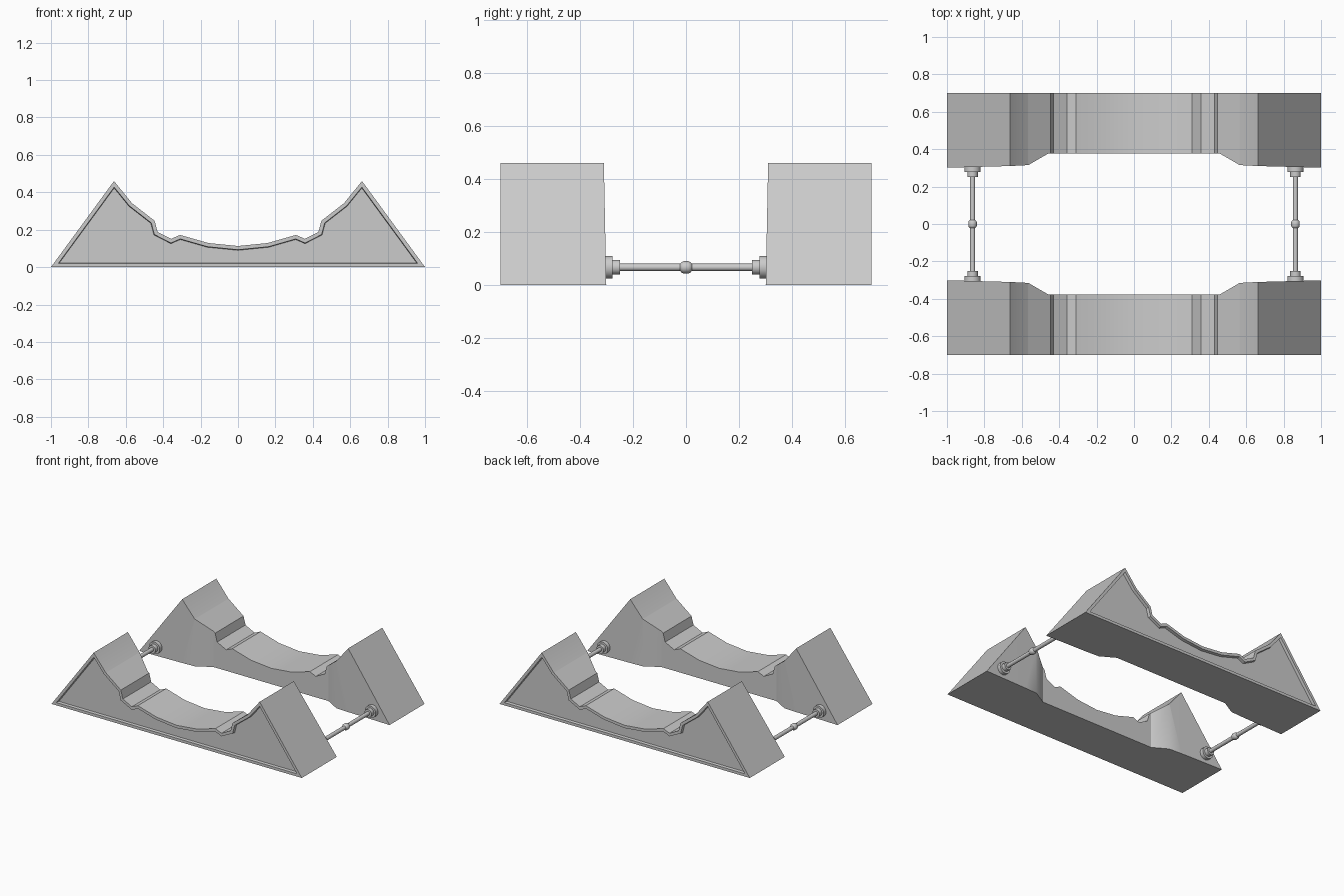
import bpy, bmesh, math

if "Cube" in bpy.data.objects:
    bpy.data.objects.remove(bpy.data.objects["Cube"])

# Half of the cradle outline (x, z), from outer toe to centre
HALF = [(1, 0), (0.663, 0.46), (0.567, 0.342), (0.446, 0.248), (0.43, 0.188),
        (0.358, 0.151), (0.31, 0.172), (0.16, 0.129)]
OUTLINE = HALF + [(0, 0.113)] + [(-x, z) for x, z in reversed(HALF)]
# Plan of the inner wall (|x|, |y|)
PLAN = [(0, 0.378), (0.46, 0.376), (0.565, 0.315), (0.663, 0.31), (1, 0.301)]
OUTER_Y = 0.70


def inner_y(x):
    x = min(abs(x), 1)
    for (x0, y0), (x1, y1) in zip(PLAN, PLAN[1:]):
        if x <= x1 + 1e-6:
            return y0 + (y1 - y0) * (x - x0) / (x1 - x0)
    return PLAN[-1][1]


def finish(bm, name, angle):
    bmesh.ops.recalc_face_normals(bm, faces=bm.faces)
    mesh = bpy.data.meshes.new(name)
    bm.to_mesh(mesh)
    bm.free()
    ob = bpy.data.objects.new(name, mesh)
    bpy.context.collection.objects.link(ob)
    bpy.ops.object.select_all(action='DESELECT')
    ob.select_set(True)
    bpy.context.view_layer.objects.active = ob
    bpy.ops.object.shade_smooth_by_angle(angle=math.radians(angle))
    return ob


def chock(name, side):
    bm = bmesh.new()
    face = bm.faces.new([bm.verts.new((x, OUTER_Y, z)) for x, z in OUTLINE])
    # Split at the plan's bends
    for x in (0.46, 0.565, 0.663):
        for s in (-1, 1):
            bmesh.ops.bisect_plane(bm, geom=bm.verts[:] + bm.edges[:] + bm.faces[:],
                                   dist=1e-4, plane_co=(s * x, 0, 0), plane_no=(1, 0, 0))
    # Extrude to the shaped inner wall
    ext = bmesh.ops.extrude_face_region(bm, geom=bm.faces[:], use_keep_orig=True)
    for v in ext['geom']:
        if isinstance(v, bmesh.types.BMVert):
            v.co.y = inner_y(v.co.x)
    bmesh.ops.recalc_face_normals(bm, faces=bm.faces)
    # Recessed outer panel with a raised rim
    panel = [f for f in bm.faces if all(v.co.y > OUTER_Y - 1e-4 for v in f.verts)]
    bmesh.ops.inset_region(bm, faces=panel, thickness=0.02, use_even_offset=True)
    bmesh.ops.inset_region(bm, faces=panel, thickness=0.003, depth=-0.02,
                           use_even_offset=True)
    for v in bm.verts:
        v.co.y *= side
    return finish(bm, name, 30)


def tie_rod(name, x):
    # Turned profile (y, radius): flanges, collars, rod and centre knuckle
    half = [(0.315, 0), (0.315, 0.043), (0.278, 0.043), (0.278, 0.028), (0.25, 0.028),
            (0.25, 0.014), (0.022, 0.014), (0.018, 0.019), (0.01, 0.023)]
    prof = half + [(-y, r) for y, r in reversed(half)]
    bm = bmesh.new()
    vs = [bm.verts.new((x, y, 0.067 + r)) for y, r in prof]
    edges = [bm.edges.new(p) for p in zip(vs, vs[1:])]
    bmesh.ops.spin(bm, geom=vs + edges, cent=(x, 0, 0.067), axis=(0, 1, 0),
                   angle=2 * math.pi, steps=20)
    bmesh.ops.remove_doubles(bm, verts=bm.verts, dist=1e-4)
    return finish(bm, name, 40)


chock("front_cradle", -1)
chock("back_cradle", 1)
tie_rod("left_tie_rod", -0.863)
tie_rod("right_tie_rod", 0.863)
